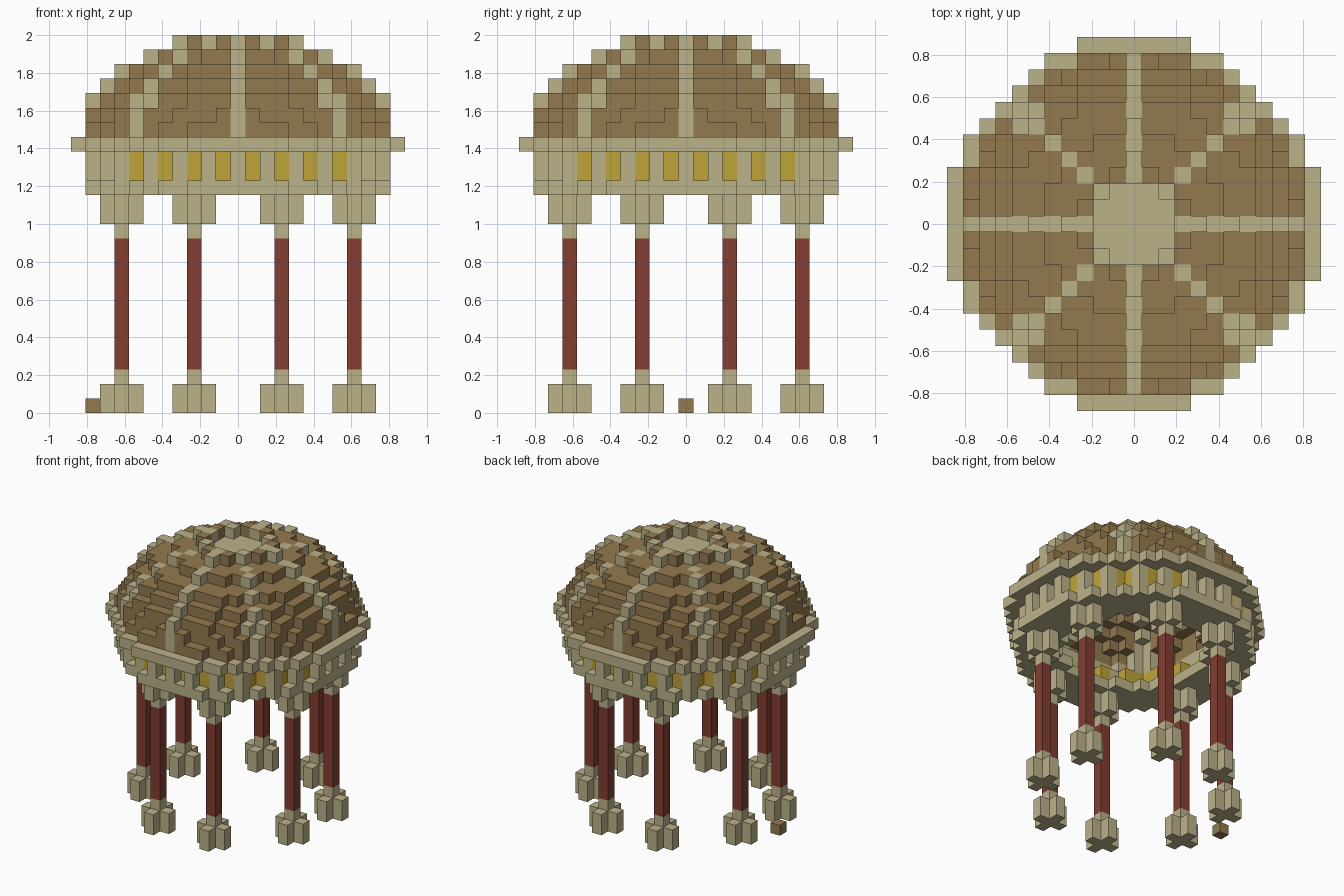
import bpy
from mathutils import Vector

if "Cube" in bpy.data.objects:
    bpy.data.objects.remove(bpy.data.objects["Cube"], do_unlink=True)

V = 2 / 26          # edge of one block
parts = {}          # part name -> (material, set of block cells)
filled = set()      # every occupied cell


def material(name, rgb):
    m = bpy.data.materials.new(name)
    m.use_nodes = True
    m.diffuse_color = (*rgb, 1)
    m.node_tree.nodes["Principled BSDF"].inputs["Base Color"].default_value = (*rgb, 1)
    return m


stone = material("pale_stone", (0.50, 0.445, 0.255))
tile = material("brown_tile", (0.296, 0.195, 0.08))
red = material("red_column", (0.223, 0.048, 0.032))
amber = material("amber_window", (0.52, 0.37, 0.042))


def put(part, mat, cell):
    if cell not in filled:
        filled.add(cell)
        parts.setdefault(part, (mat, set()))[1].add(cell)


def disc(limit, inner=-1):
    """Cells (x, y) with inner < squared radius <= limit."""
    span = range(-11, 12)
    return {(x, y) for x in span for y in span if inner < x * x + y * y <= limit}


def cross(x, y):
    return [(x, y), (x + 1, y), (x - 1, y), (x, y + 1), (x, y - 1)]


# Eight columns with cross shaped feet and capitals
corners = [(sx * a, sy * b) for a, b in ((8, 3), (3, 8)) for sx in (-1, 1) for sy in (-1, 1)]
for x, y in corners:
    for z in (0, 1, 13, 14):
        for cx, cy in cross(x, y):
            put("column_feet" if z < 2 else "column_capitals", stone, (cx, cy, z))
    for z in (2, 12):
        put("column_collars", stone, (x, y, z))
    for z in range(3, 12):
        put("column_shafts", red, (x, y, z))

# Loose block on the ground
put("loose_block", tile, (-10, 0, 0))

# Floor ring
for x, y in disc(110, 42):
    put("floor_ring", stone, (x, y, 15))

# Drum: posts outside, recessed windows behind the gaps
for z in (16, 17):
    for x, y in disc(110, 90):
        if min(abs(x), abs(y)) % 2 == 0:
            put("drum_posts", stone, (x, y, z))
    for x, y in disc(90, 72):
        a, b = abs(x), abs(y)
        if min(a, b) % 2 or max(a, b) < 8:
            put("drum_windows", amber, (x, y, z))
        else:
            put("drum_wall", stone, (x, y, z))

# Cornice, one block wider than the drum
for x, y in disc(110, 80):
    for cx, cy in cross(x, y):
        if cx * cx + cy * cy > 80:
            put("cornice", stone, (cx, cy, 18))

# Dome: stepped shell of panels, with ribs on the axes and diagonals
limits = [110, 102, 92, 79, 60, 33, 11]
for k, limit in enumerate(limits):
    z = 19 + k
    if z == 25:
        inner = 7
    elif z == 24:
        inner = -1
    else:
        inner = (limits[k + 1] ** 0.5 - 1) ** 2
    reach = min(int(limit ** 0.5) + 1, 10)
    for x, y in disc(limit, inner):
        a, b = abs(x), abs(y)
        rib = a == 0 or b == 0 or a == b or (max(a, b) == 7 and min(a, b) == 6)
        if z == 24 and x * x + y * y < 8:
            put("crown_plate", stone, (x, y, z))
        elif rib:
            put("dome_ribs", stone, (x, y, z))
        else:
            put("dome_panels", tile, (x, y, z))
    for x, y in ((reach, 0), (-reach, 0), (0, reach), (0, -reach)):
        put("dome_ribs", stone, (x, y, z))


# Turn the cells of each part into a mesh of exposed block faces
def build(name, mat, cells):
    verts, faces, index = [], [], {}

    def vert(p):
        key = tuple(round(c * 2) for c in p)
        if key not in index:
            index[key] = len(verts)
            verts.append(p * V)
        return index[key]

    for cell in sorted(cells):
        middle = Vector(cell) + Vector((0, 0, 0.5))
        for axis in range(3):
            for side in (-1, 1):
                n = Vector((0, 0, 0))
                n[axis] = side
                if tuple(int(c + d) for c, d in zip(cell, n)) in filled:
                    continue
                u = Vector((0, 0, 0))
                u[(axis + 1) % 3] = 1
                w = n.cross(u)
                ring = [(-u - w), (u - w), (u + w), (-u + w)]
                faces.append([vert(middle + (n + r) / 2) for r in ring])
    mesh = bpy.data.meshes.new(name)
    mesh.from_pydata(verts, [], faces)
    mesh.materials.append(mat)
    bpy.context.collection.objects.link(bpy.data.objects.new(name, mesh))


for name, (mat, cells) in parts.items():
    build(name, mat, cells)
